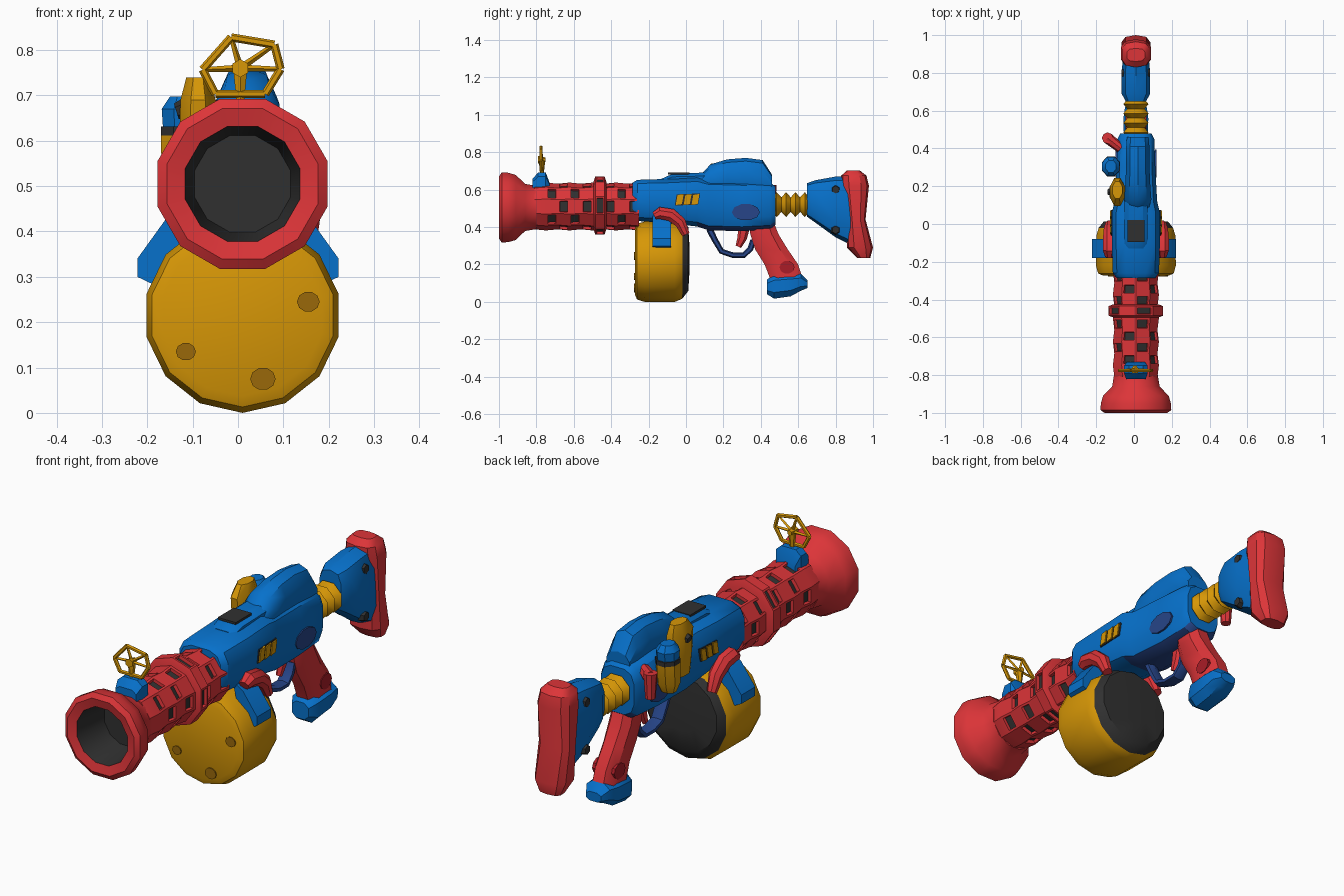
import bpy, bmesh, math
from mathutils import Vector

cube = bpy.data.objects.get("Cube")
if cube:
    bpy.data.objects.remove(cube, do_unlink=True)

CX = 0.01  # centre line of the body


def material(name, rgb):
    m = bpy.data.materials.new(name)
    m.use_nodes = True
    m.diffuse_color = (*rgb, 1)
    m.node_tree.nodes["Principled BSDF"].inputs["Base Color"].default_value = (*rgb, 1)
    return m


RED = material("red paint", (0.72, 0.035, 0.04))
CRIMSON = material("dark red paint", (0.4, 0.012, 0.02))
BLUE = material("blue paint", (0.002, 0.165, 0.6))
GOLD = material("gold paint", (0.68, 0.31, 0.002))
BROWN = material("worn gold", (0.32, 0.14, 0.003))
DARK = material("dark metal", (0.03, 0.03, 0.03))
NAVY = material("navy paint", (0.02, 0.06, 0.25))


def finish(name, bm, mats):
    bmesh.ops.recalc_face_normals(bm, faces=bm.faces)
    me = bpy.data.meshes.new(name)
    bm.to_mesh(me)
    bm.free()
    for m in mats:
        me.materials.append(m)
    ob = bpy.data.objects.new(name, me)
    bpy.context.collection.objects.link(ob)
    bpy.ops.object.select_all(action="DESELECT")
    ob.select_set(True)
    bpy.context.view_layer.objects.active = ob
    bpy.ops.object.shade_smooth_by_angle(angle=math.radians(35))
    return ob


def power(v, p):
    return math.copysign(abs(v) ** p, v)


def loft(sections, n=10, p=1.0, along="y", x=CX):
    """Skin rounded sections (y, z, half width, half depth) along y, z or their path."""
    bm = bmesh.new()
    rings = []
    for i, (y, z, rx, r) in enumerate(sections):
        v = Vector((0, 0, 1)) if along == "y" else Vector((0, -1, 0))
        if along == "path":
            a, b = sections[max(i - 1, 0)], sections[min(i + 1, len(sections) - 1)]
            v = Vector((0, a[1] - b[1], b[0] - a[0])).normalized()
        ring = []
        for k in range(n):
            t = math.tau * (k + 0.5) / n
            ring.append(bm.verts.new(Vector((x + rx * power(math.cos(t), p), y, z))
                                     + v * r * power(math.sin(t), p)))
        rings.append(ring)
    for a, b in zip(rings, rings[1:]):
        for k in range(n):
            bm.faces.new((a[k], a[k - 1], b[k - 1], b[k]))
    bm.faces.new(rings[0])
    bm.faces.new(rings[-1])
    bm.normal_update()
    bm.faces.ensure_lookup_table()
    return bm


def solid(name, mat, sections, **kw):
    return finish(name, loft(sections, **kw), [mat])


def span(y, lo, hi, rx):
    """Section along y given its lowest and highest z."""
    return (y, (lo + hi) / 2, rx, (hi - lo) / 2)


def upright(z, lo, hi, rx):
    """Section along z given its front and rear y."""
    return ((lo + hi) / 2, z, rx, (hi - lo) / 2)


def vent(bm, faces, rim):
    """Sink dark pockets into the given faces."""
    bmesh.ops.inset_individual(bm, faces=faces, thickness=rim, depth=0)
    bmesh.ops.inset_individual(bm, faces=faces, thickness=0.002, depth=-0.015)
    for f in faces:
        f.material_index = 1


def oval(a, b, ra, rb):
    return [(a + ra * math.cos(t), b + rb * math.sin(t))
            for t in (math.tau * k / 10 for k in range(10))]


def prism(name, mat, pts, lo, hi, axis):
    """Extrude a flat outline along axis x (points y, z) or y (points x, z)."""
    bm = bmesh.new()
    ends = [[bm.verts.new((c, a, b) if axis == "x" else (a, c, b)) for a, b in pts]
            for c in (lo, hi)]
    for k in range(len(pts)):
        bm.faces.new((ends[0][k - 1], ends[0][k], ends[1][k], ends[1][k - 1]))
    for e in ends:
        bm.faces.new(e)
    return finish(name, bm, [mat])


def rod(name, mat, a, b, r1, r2, n=6):
    a, b = Vector(a), Vector(b)
    bm = bmesh.new()
    bmesh.ops.create_cone(bm, cap_ends=True, segments=n, radius1=r1, radius2=r2,
                          depth=(b - a).length)
    rot = (b - a).to_track_quat("Z", "Y").to_matrix().to_4x4()
    rot.translation = (a + b) / 2
    bm.transform(rot)
    return finish(name, bm, [mat])


# Flared muzzle with a dark bore
flare = [(-0.8, 0.12), (-0.86, 0.13), (-0.91, 0.18), (-0.95, 0.192), (-0.985, 0.194),
         (-1.0, 0.172), (-0.99, 0.131), (-0.95, 0.125), (-0.82, 0.11)]
bm = loft([(y, 0.505, r, r) for y, r in flare], n=12)
for f in bm.faces:
    inner = max(math.hypot(v.co.x - CX, v.co.z - 0.505) for v in f.verts) < 0.135
    f.material_index = int(inner and f.calc_center_median().y < -0.815
                           and max(v.co.y for v in f.verts) < -0.805)
finish("muzzle", bm, [RED, DARK])

# Barrel jacket with staggered vent holes, and its band
N, STEPS = 10, 9
bm = loft([(-0.81 + 0.56 * i / STEPS, 0.51, 0.12 + 0.008 * (i % 2), 0.122 + 0.006 * (i % 2))
           for i in range(STEPS + 1)], n=N)
vent(bm, [bm.faces[i * N + k] for i in range(1, STEPS) for k in range(N)
          if (k + i) % 2 == 0], 0.014)
finish("barrel", bm, [RED, DARK])
bm = loft([(-0.495, 0.515, 0.125, 0.125), (-0.485, 0.515, 0.152, 0.155),
           (-0.435, 0.515, 0.152, 0.155), (-0.425, 0.515, 0.125, 0.125)], n=10)
vent(bm, [bm.faces[10 + k] for k in range(0, 10, 2)], 0.012)
finish("barrel_band", bm, [RED, DARK])

# Front sight: base, irregular ring and spokes
solid("sight_base", BLUE, [span(-0.82, 0.58, 0.66, 0.055), span(-0.79, 0.58, 0.695, 0.065),
                           span(-0.75, 0.58, 0.695, 0.065), span(-0.73, 0.58, 0.64, 0.05)],
      n=8, p=0.6)
hub = (0.005, -0.77, 0.76)
ring = [(x, -0.775, z) for x, z in ((-0.078, 0.757), (-0.015, 0.828), (0.08, 0.812),
                                    (0.094, 0.758), (0.06, 0.703), (-0.05, 0.703))]
for k, c in enumerate(ring):
    rod("sight_ring", GOLD, ring[k - 1], c, 0.009, 0.009)
    if k < 4:
        rod("sight_spoke", GOLD, hub, c, 0.008, 0.005, 4)
rod("sight_post", GOLD, (0.005, -0.77, 0.69), hub, 0.01, 0.018)
rod("sight_hub", GOLD, (0.005, -0.79, 0.76), (0.005, -0.75, 0.76), 0.02, 0.012)

# Receiver, navy on the rear underside
bm = loft([span(-0.285, 0.44, 0.64, 0.105), span(-0.26, 0.43, 0.655, 0.125),
           span(-0.1, 0.42, 0.66, 0.13), span(0.06, 0.4, 0.67, 0.13),
           span(0.12, 0.38, 0.655, 0.115), span(0.3, 0.375, 0.65, 0.105),
           span(0.45, 0.385, 0.64, 0.1), span(0.478, 0.41, 0.62, 0.085)], n=12, p=0.62)
for f in bm.faces:
    c = f.calc_center_median()
    f.material_index = int(c.z < 0.415 and c.y > 0.05)
finish("receiver", bm, [BLUE, NAVY])
solid("receiver_hump", BLUE, [span(0.08, 0.56, 0.68, 0.06), span(0.13, 0.56, 0.735, 0.075),
                              span(0.22, 0.56, 0.762, 0.068), span(0.32, 0.56, 0.77, 0.064),
                              span(0.41, 0.56, 0.758, 0.064), span(0.46, 0.56, 0.68, 0.06)],
      n=10, p=0.85, x=0.02)
solid("top_ridge", BLUE, [span(-0.13, 0.6, 0.66, 0.06), span(-0.07, 0.6, 0.688, 0.065),
                          span(0.14, 0.6, 0.695, 0.065)], n=8, p=0.6)
prism("top_panel", DARK, [(-0.035, 0.682), (0.055, 0.682), (0.055, 0.692), (-0.035, 0.692)],
      -0.095, 0.02, "y")

# Side details repeated on both sides of the body
for s, side in ((1, "left"), (-1, "right")):
    prism(side + "_mark_backing", DARK, [(-0.06, 0.515), (0.065, 0.52), (0.075, 0.58), (-0.05, 0.575)],
          CX + s * 0.122, CX + s * 0.132, "x")
    for k in range(3):
        y = -0.055 + 0.042 * k
        prism(side + "_gold_mark", GOLD,
              [(y, 0.518), (y + 0.033, 0.523), (y + 0.043, 0.577), (y + 0.01, 0.572)],
              CX + s * 0.122, CX + s * 0.137, "x")
    prism(side + "_navy_panel", NAVY, oval(0.32, 0.48, 0.075, 0.045),
          CX + s * 0.1, CX + s * 0.109, "x")
    # Drum clamp and its lever
    prism(side + "_drum_clamp", BLUE,
          [(s * a, b) for a, b in ((0.1, 0.47), (0.15, 0.44), (0.222, 0.34),
                                   (0.222, 0.3), (0.18, 0.28), (0.12, 0.38))],
          -0.18, -0.08, "y")
    solid(side + "_drum_lever", RED,
          [(-0.17, 0.46, 0.025, 0.022), (-0.14, 0.475, 0.037, 0.035),
           (-0.08, 0.465, 0.037, 0.037), (-0.03, 0.425, 0.032, 0.033),
           (0.0, 0.36, 0.022, 0.022)],
          n=8, along="path", x=CX + s * 0.14)
    for y, z in ((0.8, 0.6), (0.8, 0.385)):
        rod(side + "_stock_screw", DARK, (CX + s * 0.05, y, z), (CX + s * 0.076, y, z),
            0.028, 0.02)
    prism(side + "_grip_patch", CRIMSON, oval(0.54, 0.185, 0.04, 0.035),
          CX + s * 0.03, CX + s * 0.056, "x")

# Drum magazine with a dark rear plate and worn spots on its front
bm = loft([(-0.272, 0.215, 0.18, 0.178), (-0.262, 0.215, 0.205, 0.202),
           (-0.22, 0.215, 0.217, 0.215), (-0.06, 0.212, 0.214, 0.212),
           (-0.02, 0.217, 0.202, 0.2), (0.012, 0.23, 0.175, 0.172),
           (0.018, 0.23, 0.08, 0.08)], n=14)
for f in bm.faces:
    f.material_index = int(f.calc_center_median().y > -0.005)
finish("drum_magazine", bm, [GOLD, DARK])
for x, z, r in ((0.155, 0.245, 0.025), (-0.115, 0.135, 0.022), (0.055, 0.075, 0.028)):
    prism("worn_spot", BROWN, oval(x, z, r, r * 0.9), -0.277, -0.265, "y")

# Controls on the right side only
solid("gold_tube", GOLD, [upright(0.5, 0.11, 0.23, 0.035), upright(0.6, 0.1, 0.24, 0.045),
                          upright(0.69, 0.09, 0.25, 0.042), upright(0.74, 0.13, 0.23, 0.028)],
      n=8, along="z", x=-0.088)
rod("tube_slot", DARK, (-0.12, 0.17, 0.67), (-0.136, 0.17, 0.665), 0.022, 0.018)
solid("blue_knob", BLUE, [upright(0.6, 0.26, 0.35, 0.045), upright(0.67, 0.25, 0.36, 0.05),
                          upright(0.698, 0.27, 0.34, 0.03)], n=8, along="z", x=-0.122)
solid("knob_ring", DARK, [upright(0.612, 0.248, 0.362, 0.052), upright(0.632, 0.248, 0.362, 0.052)],
      n=8, along="z", x=-0.122)
solid("knob_base", GOLD, [upright(0.48, 0.27, 0.33, 0.035), upright(0.52, 0.25, 0.35, 0.05),
                          upright(0.612, 0.25, 0.36, 0.052)], n=8, along="z", x=-0.122)
elbow = (-0.14, 0.455, 0.6)
rod("cocking_lever_arm", RED, (-0.07, 0.4, 0.6), elbow, 0.025, 0.03, 8)
rod("cocking_lever_handle", RED, (-0.14, 0.455, 0.625), (-0.14, 0.455, 0.51), 0.03, 0.022, 8)

# Trigger, guard and grip
solid("trigger_guard", NAVY,
      [(0.125, 0.39, 0.03, 0.018), (0.155, 0.33, 0.032, 0.016), (0.19, 0.27, 0.032, 0.015),
       (0.25, 0.25, 0.032, 0.015), (0.31, 0.25, 0.032, 0.015), (0.345, 0.285, 0.03, 0.016),
       (0.36, 0.33, 0.03, 0.016)],
      n=6, along="path")
solid("trigger", RED, [(0.31, 0.4, 0.018, 0.032), (0.3, 0.34, 0.018, 0.025),
                       (0.28, 0.295, 0.012, 0.016)], n=6, along="path")
solid("grip", RED, [upright(0.42, 0.33, 0.475, 0.055), upright(0.36, 0.34, 0.5, 0.058),
                    upright(0.28, 0.365, 0.55, 0.055), upright(0.2, 0.415, 0.605, 0.055),
                    upright(0.11, 0.45, 0.635, 0.057)], n=8, p=0.75, along="z")
solid("grip_foot", BLUE, [(0.432, 0.08, 0.045, 0.04), (0.47, 0.083, 0.068, 0.07),
                          (0.56, 0.092, 0.07, 0.066), (0.615, 0.105, 0.062, 0.048),
                          (0.65, 0.095, 0.04, 0.022)], n=8, p=0.8)

# Ribbed neck, stock and shoulder pad
solid("stock_neck", GOLD, [(0.46 + 0.025 * i, 0.52, 0.05 + 0.022 * (i % 2), 0.042 + 0.03 * (i % 2))
                           for i in range(9)], n=8)
solid("stock", BLUE, [span(0.648, 0.455, 0.635, 0.055), span(0.69, 0.425, 0.65, 0.078),
                      span(0.8, 0.345, 0.67, 0.078), span(0.89, 0.3, 0.675, 0.07)], n=10, p=0.65)
solid("shoulder_pad", RED, [upright(0.235, 0.915, 0.985, 0.055), upright(0.29, 0.86, 1.0, 0.08),
                            upright(0.44, 0.86, 0.96, 0.08), upright(0.62, 0.83, 0.978, 0.083),
                            upright(0.675, 0.83, 0.965, 0.075), upright(0.702, 0.86, 0.93, 0.05)],
      n=10, p=0.7, along="z")
